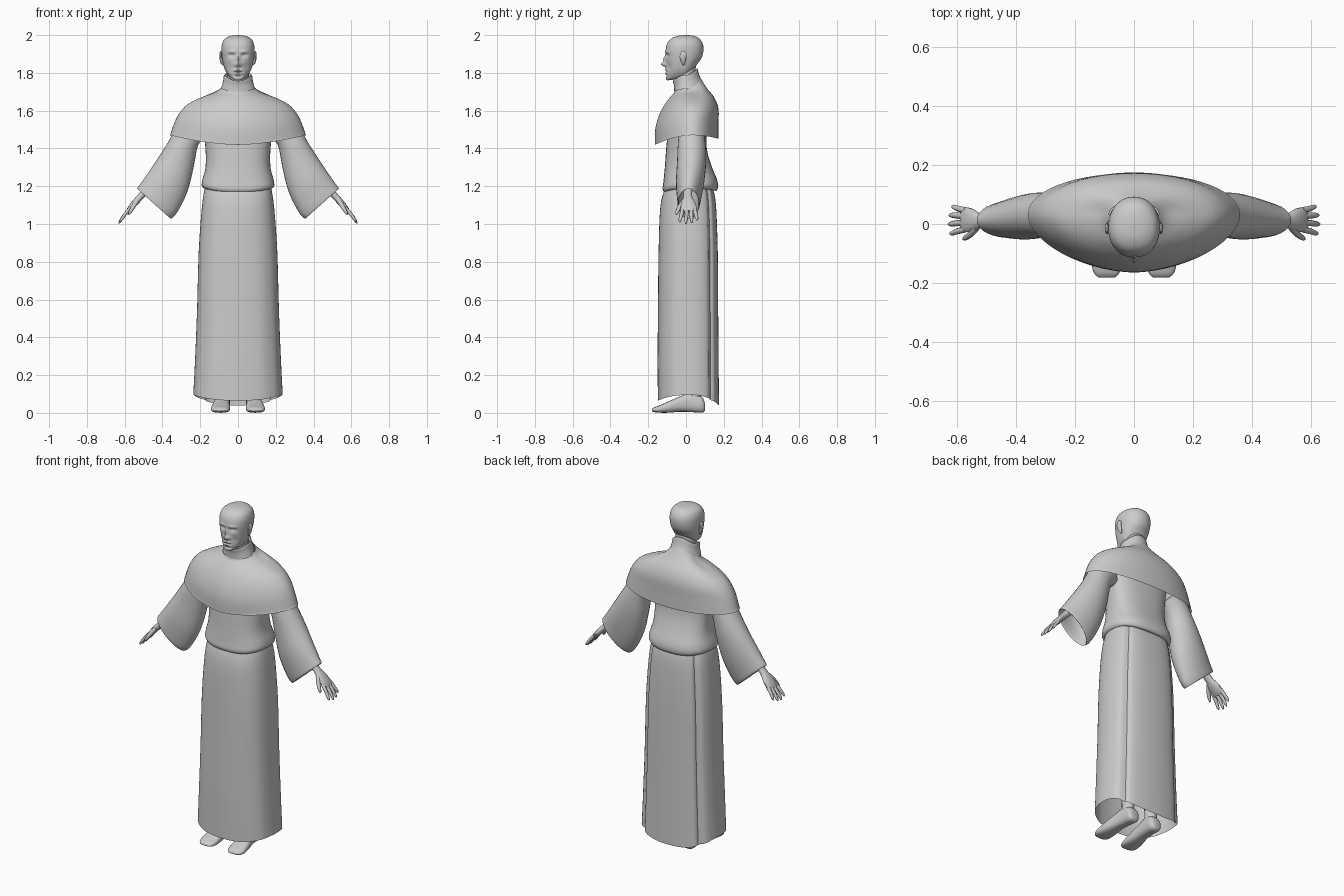
import bpy, bmesh, math
from mathutils import Vector

grey = bpy.data.materials.new("plain grey")
grey.diffuse_color = (0.6, 0.6, 0.6, 1)


def smooth_rows(rows, k):
    """Catmull-Rom interpolation between rows of numbers."""
    out = []
    for i in range(len(rows) - 1):
        p0, p1, p2, p3 = (rows[max(0, min(len(rows) - 1, i + d))] for d in (-1, 0, 1, 2))
        for s in range(k):
            t = s / k
            out.append([0.5 * (2*b + (c-a)*t + (2*a-5*b+4*c-d)*t*t + (3*b-a-3*c+d)*t**3)
                        for a, b, c, d in zip(p0, p1, p2, p3)])
    return out + [list(rows[-1])]


def build(name, rings, cap0=False, cap1=False, angle=50):
    """Skin a list of point rings."""
    bm = bmesh.new()
    vs = [[bm.verts.new(p) for p in r] for r in rings]
    n = len(vs[0])
    for a, b in zip(vs, vs[1:]):
        for i in range(n):
            j = (i + 1) % n
            bm.faces.new((a[i], a[j], b[j], b[i]))
    if cap0:
        bm.faces.new(vs[0][::-1])
    if cap1:
        bm.faces.new(vs[-1])
    bmesh.ops.recalc_face_normals(bm, faces=bm.faces)
    me = bpy.data.meshes.new(name)
    bm.to_mesh(me)
    bm.free()
    me.materials.append(grey)
    ob = bpy.data.objects.new(name, me)
    bpy.context.collection.objects.link(ob)
    bpy.context.view_layer.objects.active = ob
    ob.select_set(True)
    bpy.ops.object.shade_smooth_by_angle(angle=math.radians(angle))
    ob.select_set(False)
    return ob


def body(name, rows, n=48, k=3, ef=2, eb=2, cy=0.0, mod=None, **kw):
    """Upright loft; rows: half width, front y, back y, z at front, side, back."""
    rings = []
    for rx, yf, yb, zf, zs, zb in smooth_rows(rows, k):
        c0 = min(max(cy, yf), yb)
        ring = []
        for i in range(n):
            a = 2 * math.pi * i / n
            c, s = math.cos(a), math.sin(a)
            e, y, z = (eb, yb, zb) if s > 0 else (ef, yf, zf)
            p = Vector((math.copysign(abs(c)**(2/e), c) * rx,
                        c0 + abs(s)**(2/e) * (y - c0), zs + (z - zs)*s*s))
            ring.append(mod(p, a) if mod else p)
        rings.append(ring)
    return build(name, rings, **kw)


def tube(name, path, n=10, k=2, **kw):
    """Round limb; rows: x, y, z, radius across, radius along y."""
    rows = smooth_rows(path, k)
    rings = []
    for i, r in enumerate(rows):
        t = Vector(rows[min(i+1, len(rows)-1)][:3]) - Vector(rows[max(i-1, 0)][:3])
        v = (Vector((0, 1, 0)) - t * (t.y / t.length_squared)).normalized()
        u = t.cross(v).normalized()
        rings.append([Vector(r[:3]) + u*r[3]*math.cos(2*math.pi*j/n)
                      + v*r[4]*math.sin(2*math.pi*j/n) for j in range(n)])
    return build(name, rings, True, True, **kw)


# Skirt with a pleat groove down each back side
def pleat(p, a):
    d = min(abs(a - 0.75), abs(a - (math.pi - 0.75)))
    f = 1 - 0.07 * math.exp(-(d / 0.07)**2)
    fold = 0.004 * math.cos(a * 12) * min(1, max(0, 1.2 - p.z))
    p.x *= f + fold
    p.y *= f + fold
    return p


body("skirt", [(.165, -.10, .13, 1.21, 1.22, 1.21), (.178, -.118, .148, 1.17, 1.18, 1.17),
               (.192, -.137, .16, 1.08, 1.08, 1.08), (.208, -.145, .168, .85, .85, .85),
               (.216, -.148, .17, .55, .55, .55), (.227, -.150, .172, .27, .27, .27),
               (.236, -.148, .174, .065, .095, .04)],
     n=72, ef=2.5, eb=2.7, mod=pleat, cy=.02)

# Bloused upper robe gathered at the waist
body("upper_robe", [(.165, -.09, .12, 1.185, 1.205, 1.19), (.178, -.112, .158, 1.168, 1.188, 1.175),
                    (.192, -.124, .170, 1.185, 1.205, 1.20), (.187, -.12, .163, 1.22, 1.24, 1.24),
                    (.172, -.112, .138, 1.30, 1.30, 1.30), (.172, -.105, .11, 1.40, 1.40, 1.40),
                    (.19, -.09, .11, 1.55, 1.55, 1.55)], ef=2.6, eb=2.5, cy=.02)

# Shoulder cape with rolled inner hem
body("cape", [(.33, -.145, .15, 1.45, 1.51, 1.49), (.358, -.163, .17, 1.423, 1.474, 1.455),
              (.357, -.164, .172, 1.427, 1.478, 1.46), (.335, -.163, .172, 1.50, 1.54, 1.53),
              (.308, -.145, .172, 1.57, 1.59, 1.61), (.265, -.115, .150, 1.63, 1.635, 1.67),
              (.19, -.085, .118, 1.67, 1.672, 1.71), (.115, -.066, .094, 1.69, 1.70, 1.745),
              (.085, -.06, .076, 1.71, 1.725, 1.775)], n=56, ef=1.75, eb=2.1, cy=.03)

# Standing collar and neck
body("collar", [(.09, -.062, .08, 1.70, 1.715, 1.765), (.079, -.064, .068, 1.735, 1.755, 1.795),
                (.075, -.070, .062, 1.755, 1.785, 1.82), (.068, -.063, .055, 1.755, 1.785, 1.82),
                (.066, -.055, .052, 1.73, 1.75, 1.79)], n=32, ef=2.1, eb=2.1)
body("neck", [(.062, -.05, .05, 1.70, 1.70, 1.70), (.058, -.052, .05, 1.77, 1.77, 1.77),
              (.06, -.055, .052, 1.84, 1.84, 1.84)], n=24)

# Head, with features pushed in and out: x, z, width, height, depth
FEATURES = [(.033, 1.892, .016, .010, .013), (-.033, 1.892, .016, .010, .013),
            (.033, 1.912, .022, .007, -.006), (-.033, 1.912, .022, .007, -.006),
            (.034, 1.888, .009, .005, -.005), (-.034, 1.888, .009, .005, -.005),
            (0, 1.845, .012, .012, -.026), (0, 1.872, .009, .018, -.014),
            (.017, 1.842, .006, .007, -.007), (-.017, 1.842, .006, .007, -.007),
            (0, 1.814, .024, .005, -.007), (0, 1.805, .026, .0035, .006),
            (0, 1.797, .020, .005, -.006), (0, 1.785, .028, .005, .006),
            (.045, 1.83, .014, .022, .006), (-.045, 1.83, .014, .022, .006)]


def face(p, a):
    if p.y < -.03:
        p.y += sum(d * math.exp(-((p.x-x)/w)**2 - ((p.z-z)/h)**2) for x, z, w, h, d in FEATURES)
    return p


body("head", [(.015, -.085, -.05, 1.762, 1.765, 1.79), (.04, -.103, -.01, 1.762, 1.775, 1.80),
              (.058, -.106, .025, 1.78, 1.795, 1.815), (.071, -.106, .047, 1.81, 1.82, 1.83),
              (.079, -.106, .066, 1.845, 1.85, 1.855), (.084, -.107, .083, 1.88, 1.88, 1.88),
              (.087, -.108, .092, 1.915, 1.915, 1.915), (.085, -.102, .090, 1.95, 1.95, 1.95),
              (.072, -.083, .074, 1.978, 1.978, 1.978), (.042, -.048, .046, 1.995, 1.995, 1.995),
              (.003, -.004, .006, 2.0, 2.0, 2.0)],
     n=80, k=6, ef=2.3, eb=2.1, cy=-.01, mod=face, cap0=True, cap1=True)

for sx, side in ((1, "right"), (-1, "left")):
    # Ear
    tube(side + "_ear", [(sx*.079, -.012, 1.842, .004, .005), (sx*.085, -.014, 1.855, .008, .010),
                         (sx*.091, -.016, 1.885, .008, .019), (sx*.092, -.013, 1.905, .006, .016),
                         (sx*.090, -.012, 1.914, .003, .006)])

    # Wide sleeve; rows: outer x z, inner x z, y centre, half depth
    rings = []
    for ox, oz, ix, iz, cy, d in smooth_rows(
            [(.29, 1.60, .16, 1.47, .03, .06), (.355, 1.46, .21, 1.42, .03, .072),
             (.41, 1.37, .235, 1.30, .030, .077), (.47, 1.28, .268, 1.17, .022, .075),
             (.515, 1.215, .32, 1.065, .016, .064), (.533, 1.19, .352, 1.03, .014, .058),
             (.524, 1.192, .356, 1.042, .014, .052), (.47, 1.25, .33, 1.13, .016, .05),
             (.42, 1.30, .34, 1.24, .016, .03)], 3):
        o, m = Vector((sx*ox, cy, oz)), Vector((sx*ix, cy, iz))
        rings.append([(o+m)/2 + (o-m)/2*math.cos(a) + Vector((0, d*math.sin(a), 0))
                      for a in (2*math.pi*j/28 for j in range(28))])
    build(side + "_sleeve", rings, False, True)

    # Forearm and palm
    tube(side + "_hand", [(sx*.40, .012, 1.27, .026, .028), (sx*.50, .01, 1.162, .019, .023),
                          (sx*.525, .01, 1.135, .017, .026), (sx*.55, .012, 1.107, .017, .040),
                          (sx*.575, .015, 1.078, .013, .043), (sx*.585, .016, 1.066, .008, .038)],
         n=14)
    # Fingers
    for i, (y0, y1, ln) in enumerate(((-.018, -.032, .9), (.005, .0, 1), (.027, .030, .95), (.046, .058, .78))):
        tube(f"{side}_finger_{i+1}",
             [(sx*.572, y0, 1.082, .010, .011),
              (sx*(.572+.032*ln), (y0+y1)/2, 1.082-.038*ln, .009, .010),
              (sx*(.572+.052*ln), y1, 1.082-.068*ln, .007, .008),
              (sx*(.572+.058*ln), y1, 1.082-.080*ln, .003, .003)], n=8)
    tube(side + "_thumb", [(sx*.535, -.012, 1.122, .012, .012), (sx*.555, -.035, 1.09, .011, .011),
                           (sx*.572, -.047, 1.062, .008, .009), (sx*.58, -.051, 1.05, .003, .004)], n=8)

    # Foot lofted heel to toe; rows: y, x centre, half width, sole z, top z
    rings = []
    for y, x, w, z0, z1 in smooth_rows(
            [(.100, .078, .022, .012, .05), (.085, .078, .036, .001, .085), (.03, .08, .037, .004, .105),
             (-.03, .085, .040, .006, .088), (-.09, .09, .048, .001, .062), (-.14, .093, .050, .001, .04),
             (-.168, .093, .042, .004, .03), (-.181, .092, .028, .010, .02)], 3):
        rings.append([Vector((sx*x + w*math.copysign(abs(math.cos(a))**.7, math.cos(a)), y,
                              max(0, (z0+z1)/2 + (z1-z0)/2*math.copysign(abs(math.sin(a))**.8, math.sin(a)))))
                      for a in (2*math.pi*j/20 for j in range(20))])
    build(side + "_foot", rings, True, True)
    # Lower leg under the skirt
    tube(side + "_leg", [(sx*.08, .045, .06, .032, .036), (sx*.08, .045, .13, .033, .037),
                         (sx*.085, .05, .30, .045, .05)], n=14)
